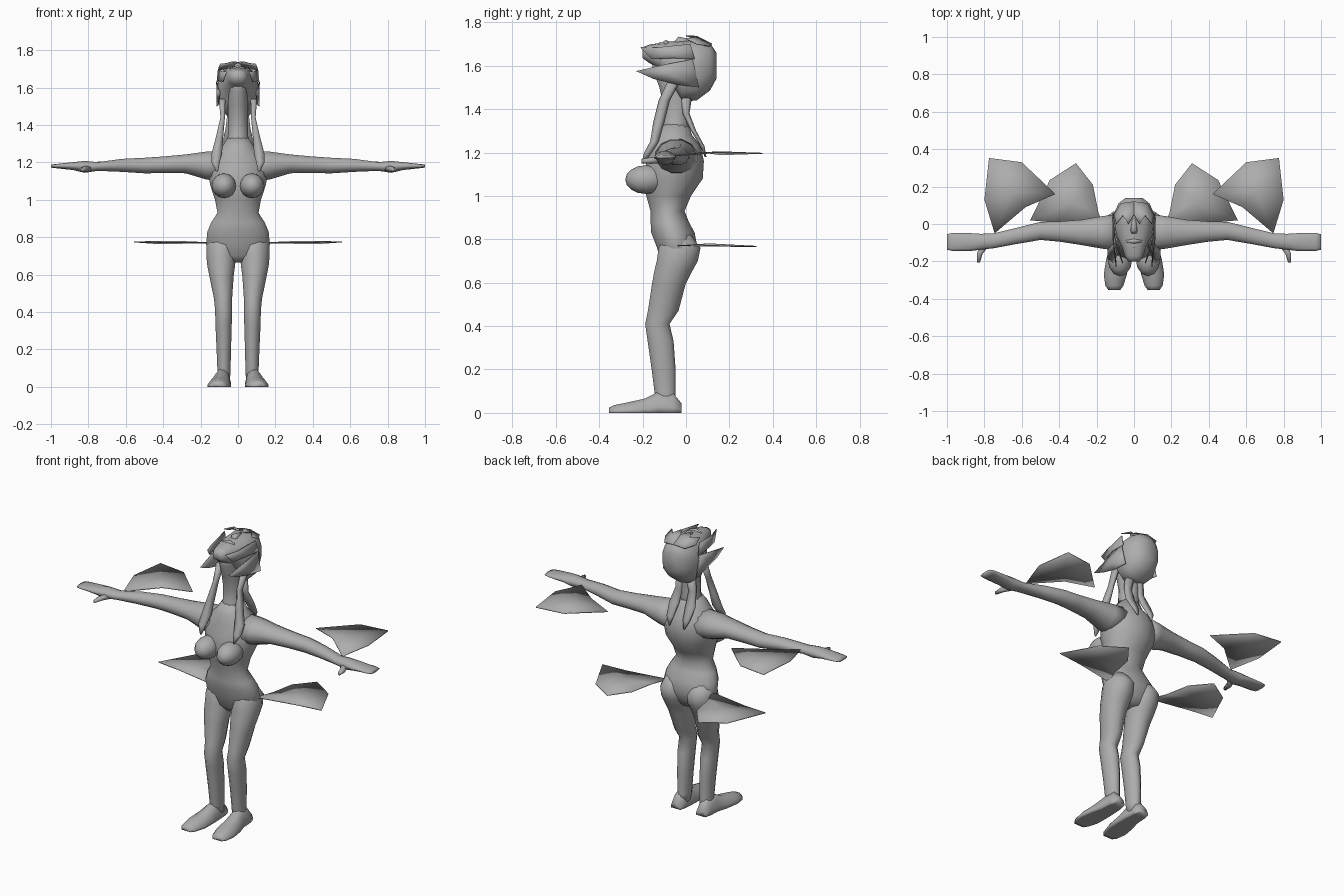
import bpy, bmesh, math
from mathutils import Vector

grey = bpy.data.materials.new("plain grey")
grey.diffuse_color = (0.42, 0.42, 0.42, 1)


def finish(name, bm, mirror, thick=0):
    bmesh.ops.recalc_face_normals(bm, faces=bm.faces)
    me = bpy.data.meshes.new(name)
    bm.to_mesh(me)
    bm.free()
    me.materials.append(grey)
    ob = bpy.data.objects.new(name, me)
    bpy.context.collection.objects.link(ob)
    for p in me.polygons:
        p.use_smooth = True
    if thick:
        s = ob.modifiers.new("thickness", 'SOLIDIFY')
        s.thickness, s.offset = thick, 0
    if mirror:
        ob.modifiers.new("mirror", 'MIRROR').use_mirror_merge = False
    return ob


def loft(name, axis, rings, n=12, mirror=False, power=1.0, floor=None):
    """Rings (x, y, z, a, b): ovals across the given axis, joined and capped."""
    bm = bmesh.new()
    loops = []
    for x, y, z, a, b in rings:
        loop = []
        for i in range(n):
            t = 2 * math.pi * (i + 0.5) / n
            c, s = math.cos(t), math.sin(t)
            u = a * math.copysign(abs(c) ** power, c)
            v = b * math.copysign(abs(s) ** power, s)
            off = {'x': (0, u, v), 'y': (u, 0, v), 'z': (u, v, 0)}[axis]
            p = Vector((x, y, z)) + Vector(off)
            if floor is not None:
                p.z = max(p.z, floor)
            loop.append(bm.verts.new(p))
        loops.append(loop)
    for l0, l1 in zip(loops, loops[1:]):
        for i in range(n):
            j = (i + 1) % n
            bm.faces.new((l0[i], l0[j], l1[j], l1[i]))
    bm.faces.new(loops[0])
    bm.faces.new(loops[-1])
    return finish(name, bm, mirror)


def sheet(name, pts, lift, mirror=True, thick=0.005):
    """Thin outline filled as a fan around a lifted middle point."""
    bm = bmesh.new()
    vs = [bm.verts.new(p) for p in pts]
    mid = sum((Vector(p) for p in pts), Vector()) / len(pts) + Vector(lift)
    m = bm.verts.new(mid)
    for i in range(len(vs)):
        bm.faces.new((vs[i], vs[(i + 1) % len(vs)], m))
    return finish(name, bm, mirror, thick)


# Torso, from crotch to neck base
loft("torso", 'z', [
    (0, -.04, .665, .06, .05), (0, -.045, .70, .14, .075), (0, -.04, .76, .174, .095),
    (0, -.06, .83, .167, .102), (0, -.075, .88, .145, .09), (0, -.085, .93, .112, .08),
    (0, -.08, 1.0, .125, .105), (0, -.06, 1.08, .152, .14), (0, -.05, 1.16, .165, .135),
    (0, -.045, 1.23, .145, .115), (0, -.06, 1.28, .09, .09), (0, -.05, 1.33, .058, .062)], n=16)

# Bust
bm = bmesh.new()
bmesh.ops.create_uvsphere(bm, u_segments=12, v_segments=8, radius=1)
for v in bm.verts:
    v.co = Vector((.075 + v.co.x * .066, -.185 + v.co.y * .095, 1.075 + v.co.z * .066))
finish("bust", bm, True)

# Legs and feet
loft("leg", 'z', [
    (.085, -.035, .82, .06, .06), (.088, -.03, .76, .084, .10), (.09, -.04, .70, .082, .098),
    (.09, -.06, .65, .077, .09), (.088, -.08, .59, .067, .08), (.08, -.105, .47, .05, .073),
    (.077, -.132, .41, .047, .058), (.077, -.117, .33, .045, .062),
    (.076, -.103, .20, .04, .057), (.075, -.096, .08, .036, .049),
    (.078, -.09, .03, .036, .05)], mirror=True)
loft("foot", 'y', [
    (.085, -.02, 0, .033, .045), (.085, -.06, 0, .043, .095), (.085, -.13, 0, .048, .10),
    (.093, -.19, 0, .058, .068), (.10, -.27, 0, .064, .05), (.105, -.33, 0, .05, .037),
    (.105, -.354, 0, .032, .025)], mirror=True, floor=0)

# Arms, flat hands and thumbs
loft("arm", 'x', [
    (.09, -.045, 1.18, .10, .085), (.17, -.045, 1.183, .09, .077), (.28, -.045, 1.192, .07, .052),
    (.40, -.04, 1.187, .056, .046), (.50, -.037, 1.183, .05, .043), (.62, -.062, 1.184, .045, .036),
    (.75, -.09, 1.178, .041, .024), (.82, -.095, 1.176, .044, .033), (.88, -.097, 1.18, .05, .022),
    (.97, -.096, 1.18, .05, .012), (1.0, -.096, 1.18, .043, .008)], mirror=True)
loft("thumb", 'y', [
    (.79, -.10, 1.17, .03, .018), (.825, -.16, 1.163, .018, .015),
    (.832, -.205, 1.16, .01, .01)], n=6, mirror=True)

# Neck and throat, rising to the tilted-back head
loft("neck", 'z', [
    (0, -.06, 1.25, .085, .085), (0, -.047, 1.34, .056, .062), (0, -.045, 1.42, .054, .062),
    (0, -.055, 1.50, .055, .07), (0, -.075, 1.58, .052, .08), (0, -.09, 1.65, .045, .075)])

# Head lying back: crown towards +y, chin towards -y, face up
loft("head", 'y', [
    (0, .14, 1.60, .045, .06), (0, .11, 1.595, .085, .11), (0, .05, 1.58, .112, .14),
    (0, -.02, 1.575, .112, .14), (0, -.07, 1.61, .092, .102), (0, -.12, 1.645, .066, .06),
    (0, -.17, 1.655, .05, .042), (0, -.20, 1.66, .032, .025)], n=14, power=.85)
loft("nose", 'y', [
    (0, .03, 1.71, .01, .01), (0, -.035, 1.71, .021, .024), (0, -.05, 1.705, .015, .01)], n=6)
for y, z in ((-.092, 1.70), (-.118, 1.69)):
    loft("lip", 'x', [(-.042, y, z, .006, .006), (0, y, z + .005, .014, .014),
                      (.042, y, z, .006, .006)], n=6)

# Side hair locks pointing forward beside the face
sheet("lower_side_lock", [
    (.095, -.23, 1.575), (.108, -.10, 1.605), (.114, .03, 1.63), (.112, .06, 1.50),
    (.10, -.05, 1.515), (.10, -.15, 1.54)], (.008, 0, 0))
sheet("upper_side_lock", [
    (.06, -.21, 1.685), (.085, -.13, 1.685), (.105, .02, 1.70), (.112, .04, 1.63),
    (.105, -.06, 1.635), (.08, -.16, 1.63)], (.006, 0, 0))
sheet("fringe", [
    (0, .12, 1.70), (.07, .11, 1.69), (.105, .05, 1.70), (.095, .0, 1.725),
    (.06, .045, 1.73), (.03, .0, 1.738), (0, .05, 1.735)], (0, 0, .004))

# Long locks over the chest and the back
loft("front_lock", 'z', [
    (.085, -.05, 1.54, .02, .03), (.082, -.10, 1.44, .014, .026), (.098, -.125, 1.34, .022, .026),
    (.113, -.145, 1.25, .032, .02), (.12, -.175, 1.20, .026, .018),
    (.112, -.20, 1.15, .006, .006)], n=6, mirror=True)
loft("back_lock", 'z', [
    (.03, .0, 1.47, .03, .03), (.045, .0, 1.38, .025, .016), (.055, .035, 1.30, .035, .012),
    (.055, .075, 1.23, .025, .01), (.05, .09, 1.18, .004, .004)], n=6, mirror=True)

# Forearm fins
sheet("arm_fin", [
    (.775, .353, 1.196), (.60, .33, 1.196), (.42, .16, 1.19), (.58, .09, 1.20),
    (.745, -.05, 1.185), (.80, .13, 1.20)], (0, 0, .008))

# Hip fins
sheet("hip_fin", [
    (.15, -.04, .77), (.19, .06, .77), (.22, .21, .77), (.31, .325, .767), (.45, .235, .767),
    (.555, .02, .775), (.40, .005, .772)], (0, 0, .008))
